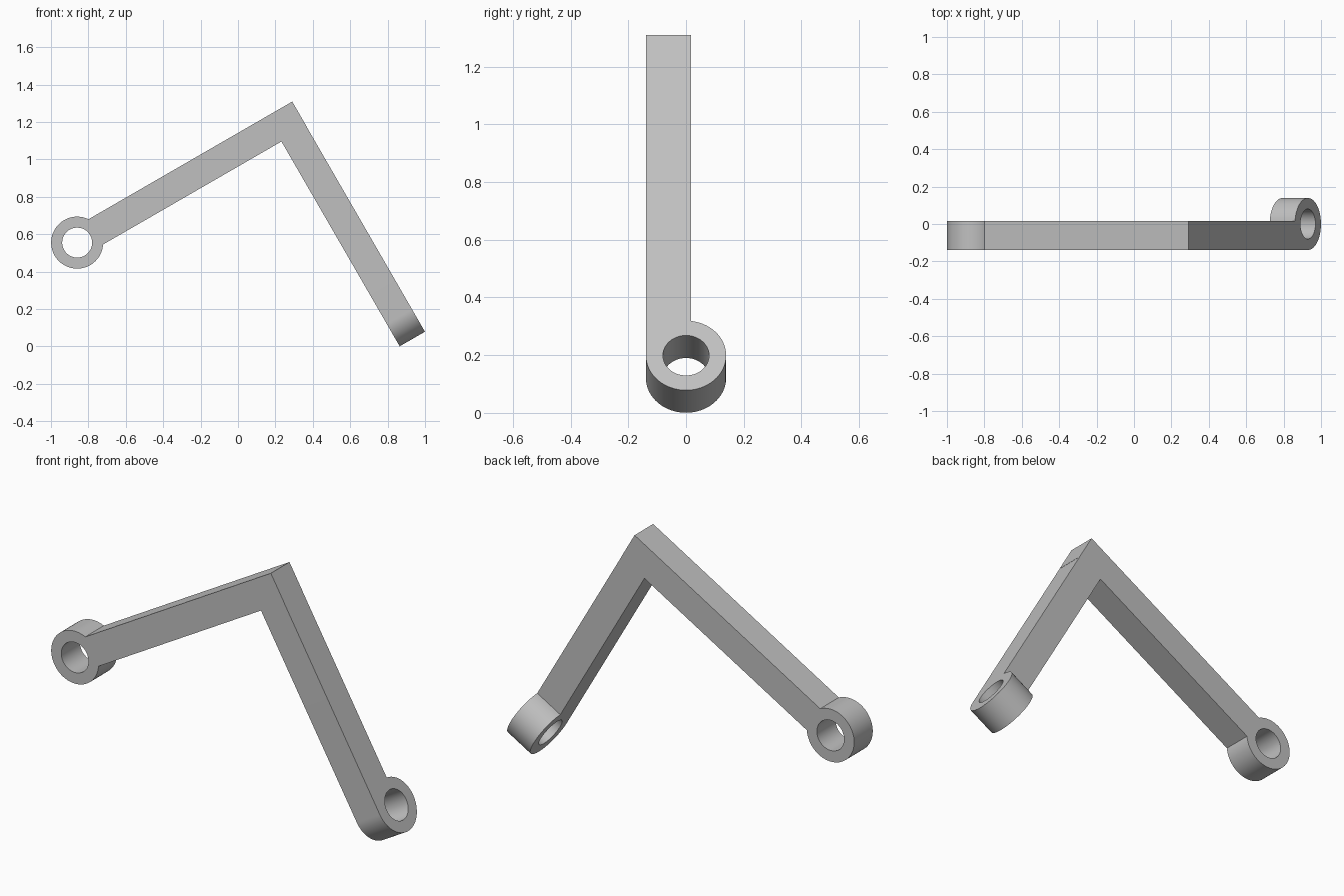
import bpy
import bmesh
from math import asin, cos, sin, pi, radians
from mathutils import Matrix, Vector

cube = bpy.data.objects.get("Cube")
if cube:
    bpy.data.objects.remove(cube, do_unlink=True)

RING, BORE, HALF = 0.139, 0.08, 0.078      # eye radius, hole radius, half bar width
SEGMENTS = 64

grey = bpy.data.materials.new("plain_grey")
grey.use_nodes = True
colour = (0.53, 0.53, 0.53, 1)
grey.diffuse_color = colour
grey.node_tree.nodes["Principled BSDF"].inputs["Base Color"].default_value = colour


def arc(radius, start, end, count):
    return [(radius * cos(start + (end - start) * i / count),
             radius * sin(start + (end - start) * i / count)) for i in range(count + 1)]


def eye_arm(name, centre, along, across, normal, low, high, length, near, far):
    """Flat bar with a bored round eye at its origin, extruded along the normal."""
    outline = arc(RING, asin(high / RING), 2 * pi + asin(low / RING), SEGMENTS)
    outline += [(length, low), (length, high)]
    hole = arc(BORE, 0, 2 * pi, SEGMENTS)[:-1]

    bm = bmesh.new()
    edges = []
    for loop in (outline, hole):
        verts = [bm.verts.new((u, v, near)) for u, v in loop]
        edges += [bm.edges.new((verts[i - 1], verts[i])) for i in range(len(verts))]
    bmesh.ops.triangle_fill(bm, use_beauty=True, edges=edges)
    extruded = bmesh.ops.extrude_face_region(bm, geom=bm.faces[:])["geom"]
    bmesh.ops.translate(bm, vec=(0, 0, far - near),
                        verts=[g for g in extruded if isinstance(g, bmesh.types.BMVert)])
    frame = Matrix((along, across, normal)).transposed().to_4x4()
    bm.transform(Matrix.Translation(centre) @ frame)
    bmesh.ops.recalc_face_normals(bm, faces=bm.faces[:])

    mesh = bpy.data.meshes.new(name)
    bm.to_mesh(mesh)
    bm.free()
    mesh.materials.append(grey)
    obj = bpy.data.objects.new(name, mesh)
    bpy.context.collection.objects.link(obj)
    return obj


# Directions: the long arm rises at 30 degrees, the short arm is square to it
rise = Vector((cos(radians(30)), 0, sin(radians(30))))
square = Vector((-rise.z, 0, rise.x))
depth = Vector((0, 1, 0))
back = 2 * HALF - RING

# Long arm, its eye bored front to back
bracket = eye_arm("angled_bracket", Vector((-0.86, 0, 0.555)), rise, square, depth,
                  -HALF, HALF, 1.373, -RING, back)

# Short arm, its eye bored along the long arm's direction
short_arm = eye_arm("short_arm", Vector((0.8625, 0, 0.16)), square, depth, rise,
                    -RING, back, 1.28 - HALF, -HALF, HALF)

# Weld both arms into one solid
union = bracket.modifiers.new("weld", "BOOLEAN")
union.operation = "UNION"
union.solver = "EXACT"
union.object = short_arm
bpy.context.view_layer.objects.active = bracket
bracket.select_set(True)
bpy.ops.object.modifier_apply(modifier=union.name)
bpy.data.objects.remove(short_arm, do_unlink=True)

# Smooth round walls, crisp bar edges
bpy.ops.object.shade_smooth_by_angle(angle=radians(30))
